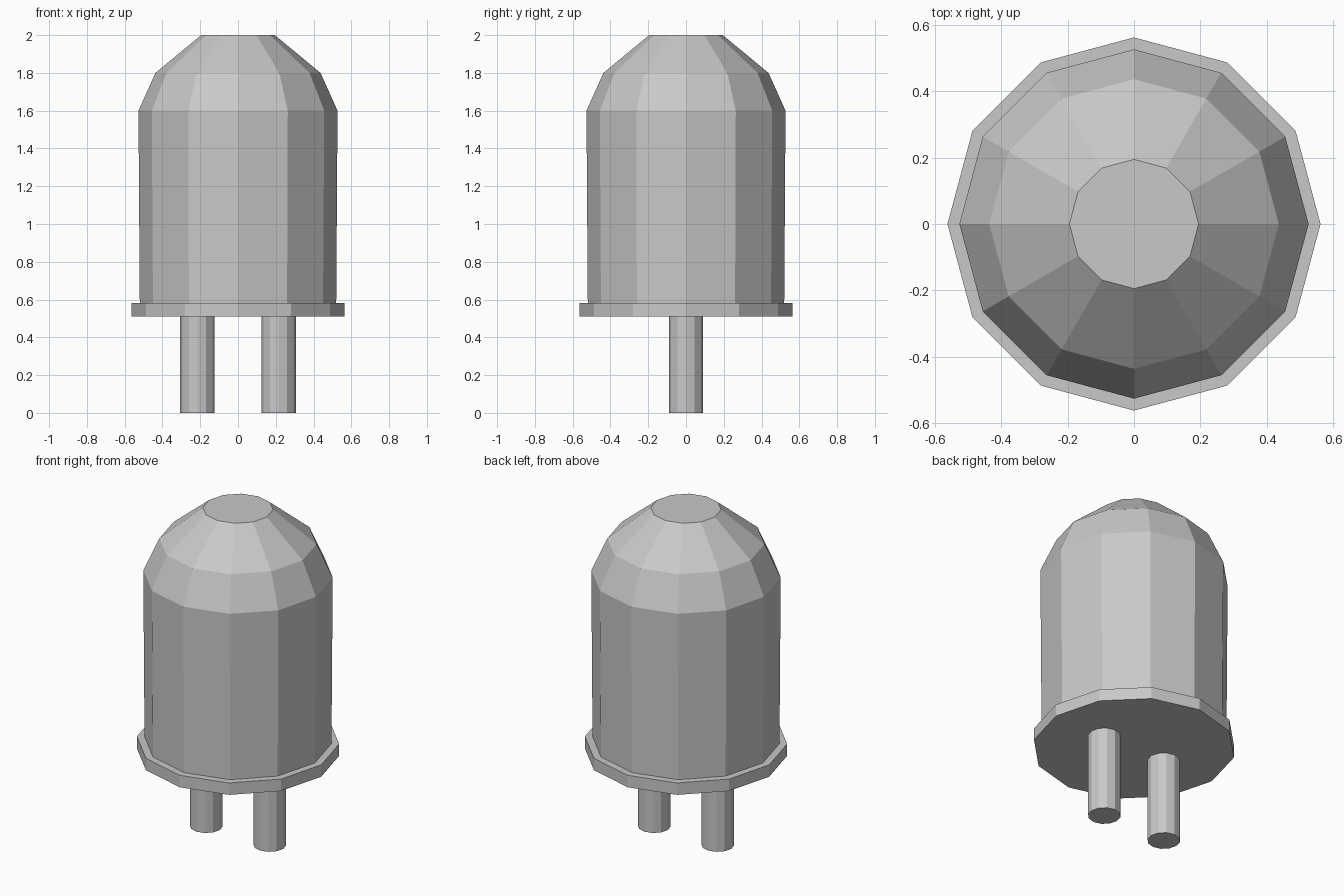
import bpy
import bmesh
from math import cos, sin, tau

SIDES = 12

if "Cube" in bpy.data.objects:
    bpy.data.objects.remove(bpy.data.objects["Cube"], do_unlink=True)

# Single plain grey
grey = bpy.data.materials.new("plain grey")
grey.use_nodes = True
colour = (0.58, 0.58, 0.58, 1)
grey.diffuse_color = colour
grey.node_tree.nodes["Principled BSDF"].inputs["Base Color"].default_value = colour


def turned(name, profile, x=0.0):
    """Flat-faced solid turned around a vertical axis from (radius, height) pairs."""
    bm = bmesh.new()
    rings = [[bm.verts.new((r * cos(tau * i / SIDES), r * sin(tau * i / SIDES), z))
              for i in range(SIDES)] for r, z in profile]
    for low, high in zip(rings, rings[1:]):
        for i in range(SIDES):
            j = (i + 1) % SIDES
            bm.faces.new((low[i], low[j], high[j], high[i]))
    bm.faces.new(reversed(rings[0]))
    bm.faces.new(rings[-1])
    mesh = bpy.data.meshes.new(name)
    bm.to_mesh(mesh)
    bm.free()
    mesh.materials.append(grey)
    obj = bpy.data.objects.new(name, mesh)
    obj.location.x = x
    bpy.context.collection.objects.link(obj)
    return obj


# Domed housing, very slightly wider at the shoulder
turned("housing", [(0.52, 0.58), (0.527, 1.6), (0.437, 1.8), (0.195, 2.0)])

# Rim around the base
turned("base_rim", [(0.563, 0.51), (0.563, 0.583)])

# Two round legs
for side, x in (("left", 0.215), ("right", -0.215)):
    turned(side + "_leg", [(0.091, 0), (0.091, 0.515)], x)
